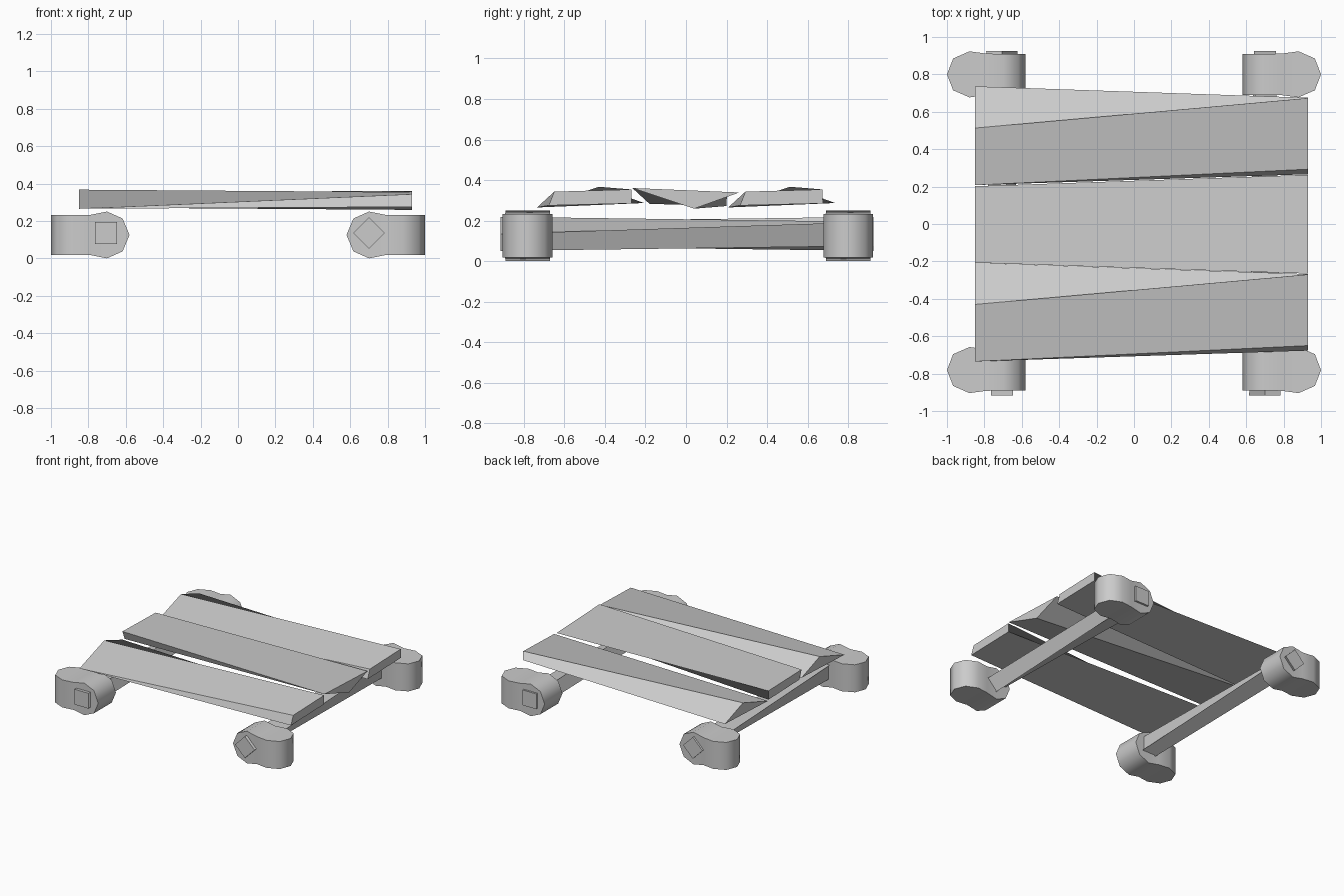
import bpy, bmesh, math

if "Cube" in bpy.data.objects:
    bpy.data.objects.remove(bpy.data.objects["Cube"])


def loft(name, sections, angle):
    """Skin a row of four-point sections, merging collapsed corners."""
    bm = bmesh.new()
    rings = [[bm.verts.new(p) for p in s] for s in sections]
    for a, b in zip(rings, rings[1:]):
        for i in range(4):
            j = (i + 1) % 4
            bm.faces.new((a[i], a[j], b[j], b[i]))
    bm.faces.new(rings[0])
    bm.faces.new(rings[-1])
    bmesh.ops.dissolve_degenerate(bm, dist=1e-4, edges=bm.edges)
    bmesh.ops.remove_doubles(bm, verts=bm.verts, dist=1e-4)
    bmesh.ops.recalc_face_normals(bm, faces=bm.faces)
    me = bpy.data.meshes.new(name)
    bm.to_mesh(me)
    bm.free()
    ob = bpy.data.objects.new(name, me)
    bpy.context.collection.objects.link(ob)
    bpy.ops.object.select_all(action='DESELECT')
    ob.select_set(True)
    bpy.context.view_layer.objects.active = ob
    bpy.ops.object.shade_smooth_by_angle(angle=math.radians(angle))
    return ob


# Wheels: octagon seen from above at the outer end, from the front at the inner end
# (distance from centre line, half width in y, half height in z)
WHEEL = [(1, 0, .107), (.967, .085, .107), (.88, .123, .107), (.79, .111, .107),
         (.70, .109, .125), (.617, .109, .088), (.58, .109, 0)]
for end, y in (("front", -.781), ("rear", .80)):
    for side, s in (("left", -1), ("right", 1)):
        loft(f"{end}_{side}_wheel",
             [[(s * x, y + a * w, .125 + b * h)
               for a, b in ((-1, -1), (1, -1), (1, 1), (-1, 1))]
              for x, w, h in WHEEL], 50)


# Axles: square bars twisted an eighth of a turn along their length
def square(x, y, turn):
    return [(x + .084 * math.cos(math.radians(turn + 90 * i)), y,
             .135 + .084 * math.sin(math.radians(turn + 90 * i))) for i in range(4)]


loft("right_axle", [square(.70, -.916, 0), square(.70, .925, 45)], 30)
loft("left_axle", [square(-.706, -.916, 45), square(-.706, .925, 90)], 30)

# Deck planks: triangular at one end, four-sided at the other (y, z);
# the middle plank is turned end for end and upside down
TRI = [(-.735, .265), (-.735, .265), (-.43, .367), (-.207, .287)]
QUAD = [(-.677, .275), (-.65, .343), (-.27, .354), (-.268, .285)]
for name, dy, flip in (("front", 0, 1), ("middle", .47, -1), ("rear", .943, 1)):
    loft(f"{name}_plank",
         [[(.04 + flip * x, y + dy, .313 + flip * (z - .313)) for y, z in sec]
          for x, sec in ((-.89, TRI), (.89, QUAD))], 15)
